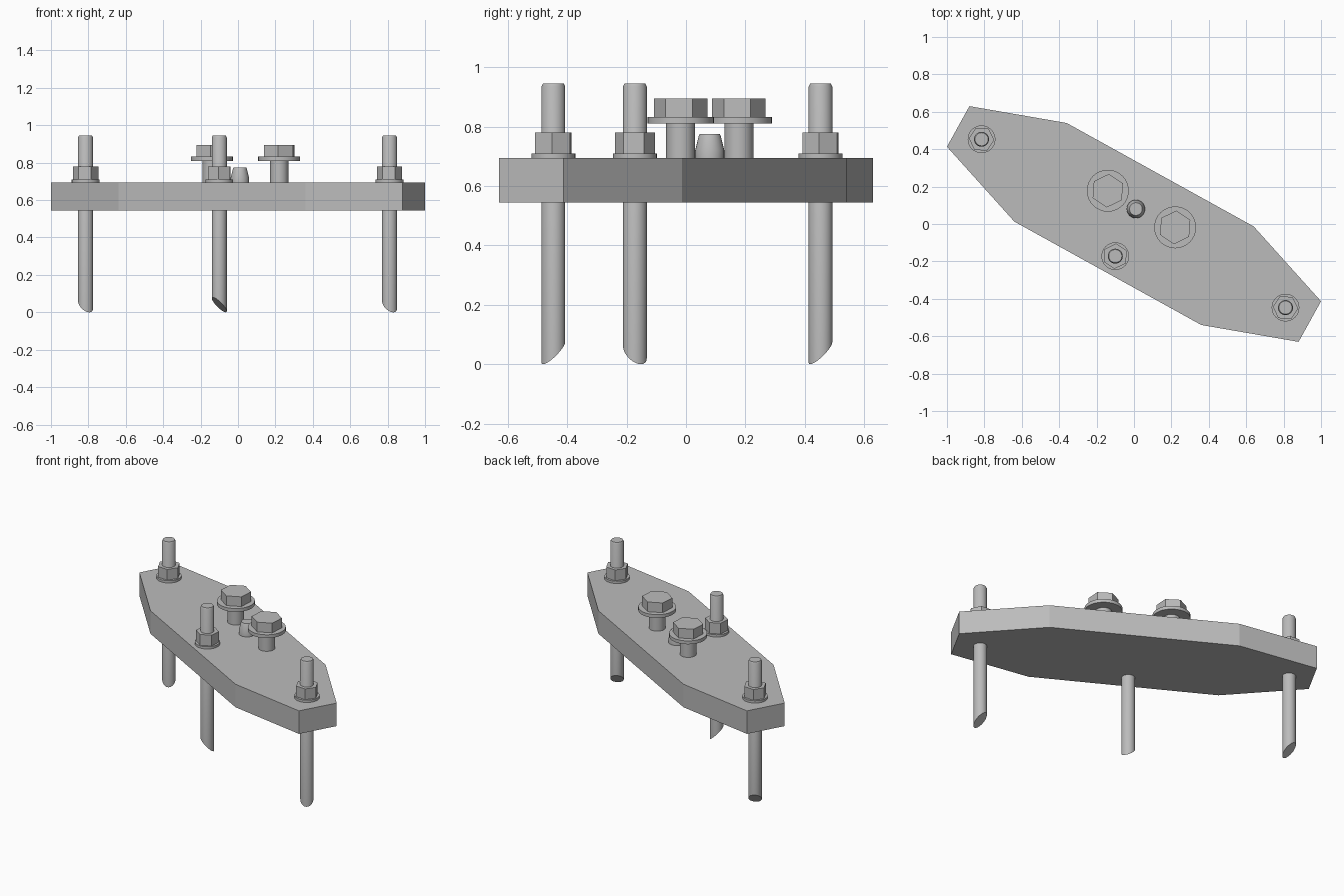
import bpy, bmesh, math
from mathutils import Vector

cube = bpy.data.objects.get("Cube")
if cube:
    bpy.data.objects.remove(cube, do_unlink=True)

steel = bpy.data.materials.new("grey steel")
GREY = (0.5, 0.5, 0.5, 1)
steel.use_nodes = True
steel.diffuse_color = GREY
steel.node_tree.nodes["Principled BSDF"].inputs["Base Color"].default_value = GREY

PLATE_BOTTOM, PLATE_TOP = 0.545, 0.695


def finish(bm, name, location=(0, 0, 0), smooth=False):
    bmesh.ops.recalc_face_normals(bm, faces=bm.faces[:])
    mesh = bpy.data.meshes.new(name)
    bm.to_mesh(mesh)
    bm.free()
    mesh.materials.append(steel)
    obj = bpy.data.objects.new(name, mesh)
    obj.location = location
    bpy.context.collection.objects.link(obj)
    if smooth:
        bpy.ops.object.select_all(action="DESELECT")
        obj.select_set(True)
        bpy.context.view_layer.objects.active = obj
        bpy.ops.object.shade_smooth_by_angle(angle=math.radians(30))
    return obj


def turned(name, x, y, profile, sides=32, turn=0, cut=None):
    """Stack rings of (radius, z) into a capped solid; cut slants the bottom ring."""
    bm = bmesh.new()
    rings = []
    for level, (r, z) in enumerate(profile):
        ring = []
        for i in range(sides):
            a = math.radians(turn) + math.tau * i / sides
            p = Vector((r * math.cos(a), r * math.sin(a), z))
            if cut and level == 0:
                p.z += r + p.xy.dot(Vector(cut))
            ring.append(bm.verts.new(p))
        rings.append(ring)
    for low, high in zip(rings, rings[1:]):
        for i in range(sides):
            j = (i + 1) % sides
            bm.faces.new((low[i], low[j], high[j], high[i]))
    bm.faces.new(rings[0])
    bm.faces.new(rings[-1])
    return finish(bm, name, (x, y, 0), smooth=sides > 6)


# Base plate: half the outline, repeated by a half turn
half = [(-1, 0.413), (-0.88, 0.63), (-0.36, 0.54), (0.64, -0.013)]
outline = half + [(-x, -y) for x, y in half]
bm = bmesh.new()
bottom = bm.faces.new([bm.verts.new((x, y, PLATE_BOTTOM)) for x, y in outline])
grown = bmesh.ops.extrude_face_region(bm, geom=[bottom], use_keep_orig=True)
for v in grown["geom"]:
    if isinstance(v, bmesh.types.BMVert):
        v.co.z = PLATE_TOP
finish(bm, "base_plate")

# Anchor rods with slanted tips, each with a washer and a hex nut
along, across = (-0.87, -0.5), (-0.5, 0.87)
anchors = [("left", 0.81, -0.447, across, -4),
           ("right", -0.815, 0.453, across, -4),
           ("middle", -0.1, -0.172, along, 26)]
for side, x, y, cut, turn in anchors:
    turned(side + "_anchor_rod", x, y,
           [(0.04, 0), (0.04, 0.935), (0.035, 0.945)], cut=cut)
    turned(side + "_anchor_washer", x, y, [(0.074, PLATE_TOP), (0.074, 0.71)])
    turned(side + "_anchor_nut", x, y, [(0.068, 0.71), (0.068, 0.78)], 6, turn)

# Hex bolts with washers raised above the plate
for side, x, y in [("left", 0.22, -0.018), ("right", -0.14, 0.178)]:
    turned(side + "_bolt_shank", x, y, [(0.049, PLATE_TOP), (0.049, 0.81)])
    turned(side + "_bolt_washer", x, y, [(0.112, 0.81), (0.112, 0.832)])
    turned(side + "_bolt_head", x, y, [(0.09, 0.832), (0.09, 0.895)], 6, 26)

# Tapered locating pin
turned("locating_pin", 0.01, 0.08,
       [(0.049, PLATE_TOP), (0.049, 0.72), (0.037, 0.768), (0.034, 0.775)])
